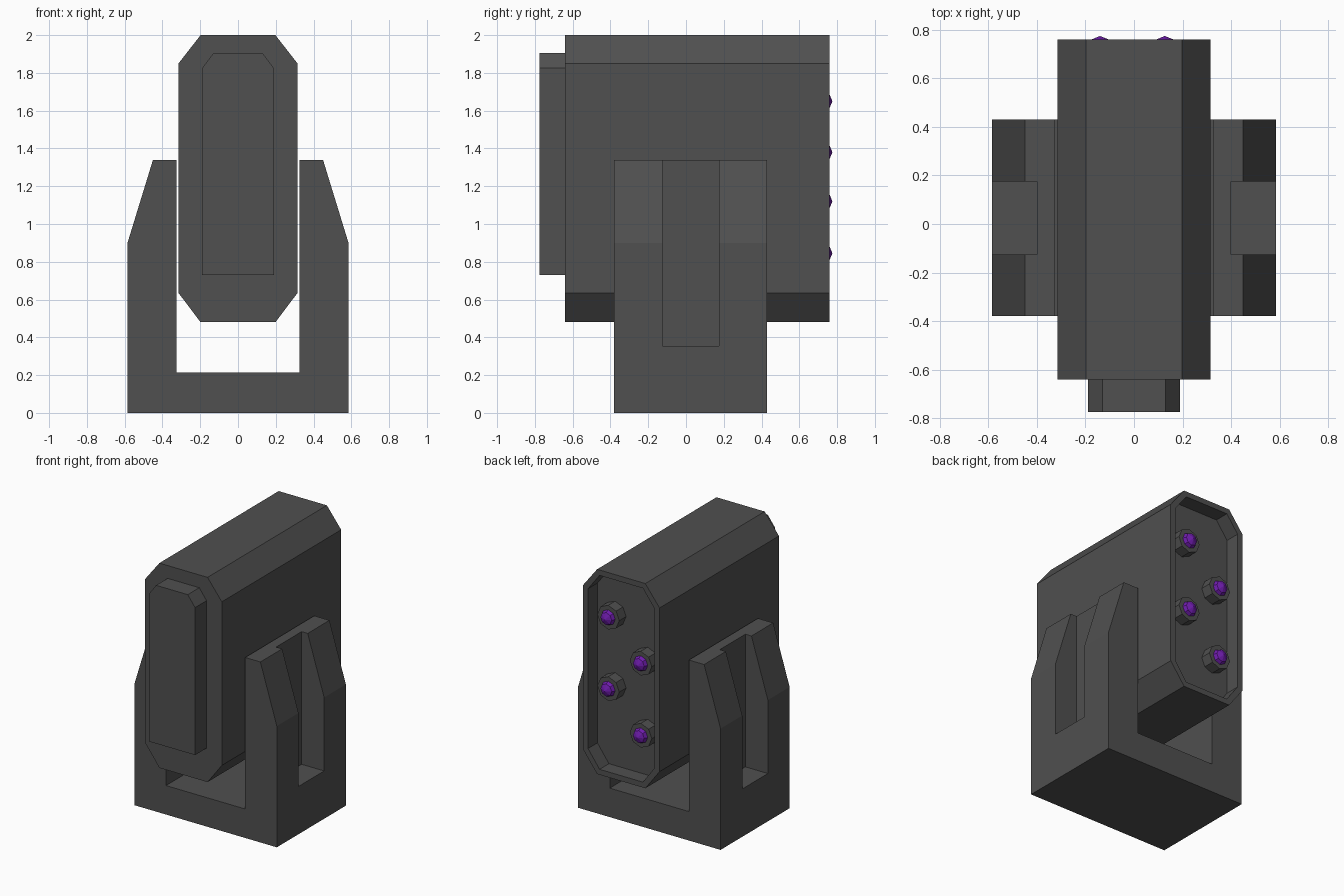
import bpy, bmesh, math
from mathutils import Matrix

if "Cube" in bpy.data.objects:
    bpy.data.objects.remove(bpy.data.objects["Cube"])


def material(name, rgb):
    m = bpy.data.materials.new(name)
    m.diffuse_color = (*rgb, 1)
    m.use_nodes = True
    m.node_tree.nodes["Principled BSDF"].inputs["Base Color"].default_value = m.diffuse_color
    return m


GREY = material("dark grey", (0.08, 0.08, 0.08))
PURPLE = material("purple", (0.16, 0.012, 0.42))


def finish(name, bm, mat):
    bmesh.ops.recalc_face_normals(bm, faces=bm.faces[:])
    me = bpy.data.meshes.new(name)
    bm.to_mesh(me)
    bm.free()
    me.materials.append(mat)
    ob = bpy.data.objects.new(name, me)
    bpy.context.collection.objects.link(ob)
    return ob


def prism(half, y0, y1):
    """Mirror a half profile (x, z), listed bottom to top, and extrude it along y."""
    pts = half + [(-x, z) for x, z in reversed(half)]
    bm = bmesh.new()
    face = bm.faces.new([bm.verts.new((x, y0, z)) for x, z in pts])
    new = bmesh.ops.extrude_face_region(bm, geom=[face])["geom"]
    bmesh.ops.translate(bm, vec=(0, y1 - y0, 0),
                        verts=[v for v in new if isinstance(v, bmesh.types.BMVert)])
    bmesh.ops.recalc_face_normals(bm, faces=bm.faces[:])
    return bm


# U-shaped bracket with tapered arms
bracket = finish("bracket", prism(
    [(0.585, 0), (0.585, 0.9), (0.45, 1.34), (0.325, 1.34), (0.325, 0.215)],
    -0.38, 0.43), GREY)

# Grooves down the outside of both arms
bm = bmesh.new()
for side in (-1, 1):
    bmesh.ops.create_cube(bm, size=1, matrix=Matrix.Translation((side * 0.6, 0.025, 0.955))
                          @ Matrix.Diagonal((0.4, 0.3, 1.2, 1)))
cutter = finish("groove_cutter", bm, GREY)
cutter.hide_render = True
cutter.hide_set(True)
mod = bracket.modifiers.new("grooves", "BOOLEAN")
mod.operation = "DIFFERENCE"
mod.solver = "EXACT"
mod.object = cutter

# Chamfered housing with a recessed back
bm = prism([(0.198, 0.48), (0.315, 0.635), (0.315, 1.85), (0.198, 2.0)], -0.64, 0.76)
back = [f for f in bm.faces if f.normal.y > 0.9]
bmesh.ops.inset_region(bm, faces=back, thickness=0.045)
walls = bmesh.ops.extrude_face_region(bm, geom=back)["geom"]
bmesh.ops.translate(bm, vec=(0, -0.11, 0),
                    verts=[v for v in walls if isinstance(v, bmesh.types.BMVert)])
bmesh.ops.delete(bm, geom=[f for f in back if f.is_valid], context="FACES_ONLY")
finish("housing", bm, GREY)

# Raised front plate
finish("front_plate", prism([(0.19, 0.73), (0.19, 1.825), (0.13, 1.905)], -0.775, -0.63), GREY)

# Staggered emitters in the recess: grey collar with a purple lens
TURN = Matrix.Rotation(-math.pi / 2, 4, "X")
for i, z in enumerate((1.65, 1.38, 1.12, 0.845)):
    x = (0.127, -0.14)[i % 2]
    bm = bmesh.new()
    bmesh.ops.create_cone(bm, cap_ends=True, segments=8, radius1=0.09, radius2=0.09, depth=0.09,
                          matrix=Matrix.Translation((x, 0.685, z)) @ TURN)
    finish(f"emitter_collar_{i + 1}", bm, GREY)
    bm = bmesh.new()
    bmesh.ops.create_uvsphere(bm, u_segments=8, v_segments=4, radius=0.065,
                              matrix=Matrix.Translation((x, 0.71, z)) @ TURN)
    finish(f"emitter_lens_{i + 1}", bm, PURPLE)
